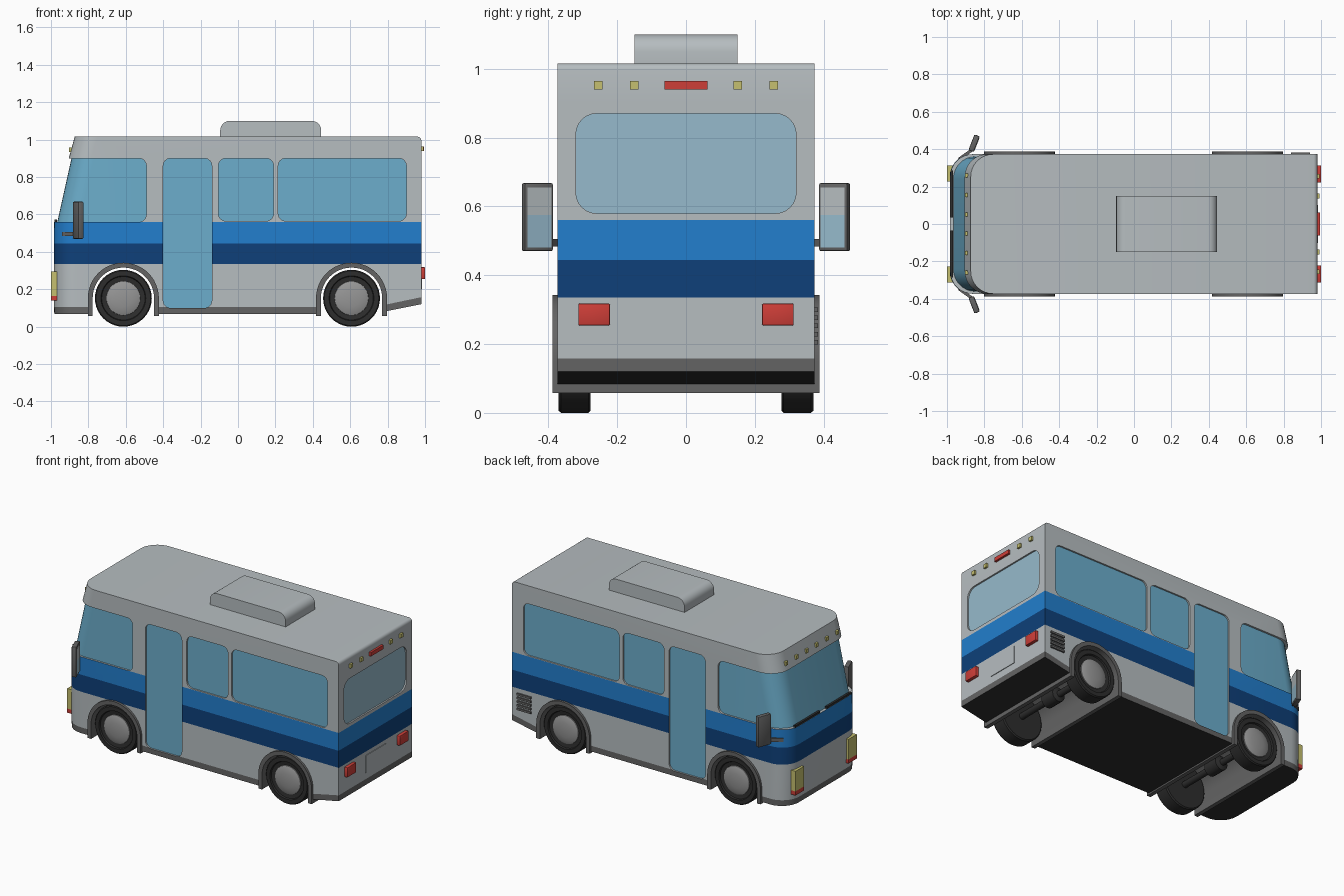
import bpy, bmesh, math
from mathutils import Matrix, Vector

if "Cube" in bpy.data.objects:
    bpy.data.objects.remove(bpy.data.objects["Cube"])


def material(name, r, g, b):
    m = bpy.data.materials.new(name)
    m.diffuse_color = [((c / 255 + 0.055) / 1.055) ** 2.4 for c in (r, g, b)] + [1]
    m.use_nodes = True
    m.node_tree.nodes["Principled BSDF"].inputs["Base Color"].default_value = m.diffuse_color
    return m


BODY = material("body grey", 182, 189, 192)
NAVY = material("navy stripe", 14, 64, 122)
BLUE = material("blue stripe", 34, 126, 205)
GLASS = material("window blue", 108, 174, 204)
PALE = material("pale glass", 150, 186, 204)
TRIM = material("trim grey", 100, 100, 100)
BLACK = material("black", 45, 45, 45)
RED = material("lamp red", 206, 62, 56)
YELLOW = material("lamp yellow", 198, 192, 112)
HUB = material("hub grey", 150, 150, 150)


def finish(name, bm, *mats):
    bmesh.ops.recalc_face_normals(bm, faces=bm.faces)
    me = bpy.data.meshes.new(name)
    bm.to_mesh(me)
    bm.free()
    for m in mats:
        me.materials.append(m)
    ob = bpy.data.objects.new(name, me)
    bpy.context.collection.objects.link(ob)
    return ob


def loft(rings):
    """Skin closed rings of equal length and cap both ends."""
    bm = bmesh.new()
    vs = [[bm.verts.new(p) for p in r] for r in rings]
    n = len(rings[0])
    for a, b in zip(vs, vs[1:]):
        for i in range(n):
            bm.faces.new((a[i], a[(i + 1) % n], b[(i + 1) % n], b[i]))
    bm.faces.new(vs[0])
    bm.faces.new(vs[-1])
    return bm


def prism(name, pts, axis, a, b, *mats):
    """Extrude a 2D outline along x or y."""
    place = (lambda u, v, t: (u, t, v)) if axis == 'y' else (lambda u, v, t: (t, u, v))
    return finish(name, loft([[place(u, v, t) for u, v in pts] for t in (a, b)]), *mats)


def rounded(u0, u1, v0, v1, r, n=6):
    pts = []
    for cu, cv, q in ((u1 - r, v1 - r, 0), (u0 + r, v1 - r, 1), (u0 + r, v0 + r, 2), (u1 - r, v0 + r, 3)):
        for i in range(n + 1):
            t = (q + i / n) * math.pi / 2
            pts.append((cu + r * math.cos(t), cv + r * math.sin(t)))
    return pts


def box(name, centre, dims, mat, rot=0, bevel=0):
    bm = bmesh.new()
    bmesh.ops.create_cube(bm, size=1)
    bmesh.ops.scale(bm, vec=dims, verts=bm.verts)
    if bevel:
        bmesh.ops.bevel(bm, geom=bm.edges[:], offset=bevel, segments=2, affect='EDGES', profile=0.5)
    bmesh.ops.transform(bm, matrix=Matrix.Translation(centre) @ Matrix.Rotation(rot, 4, 'Z'), verts=bm.verts)
    return finish(name, bm, mat)


def lathe(name, profile, cx, cz, s, mat, n=40):
    """Spin (radius, y) points around a crosswise axle line."""
    rings = [[(cx + r * math.cos(2 * math.pi * i / n), s * y, cz + r * math.sin(2 * math.pi * i / n))
              for i in range(n)] for r, y in profile]
    return finish(name, loft(rings), mat)


def plan_ring(z, front, inset=0.0, r=0.12, n=8):
    """Bus plan outline: square rear, rounded front corners."""
    w, rear, pts = 0.373 - inset, 0.98 - inset, []
    for q, s in ((1, 1), (2, -1)):
        for i in range(n + 1):
            t = (q + i / n) * math.pi / 2
            pts.append((front + r + r * math.cos(t), s * (w - r) + r * math.sin(t), z))
    return pts + [(rear, -w, z), (rear, w, z)]


# body shell with stripes
bm = loft([plan_ring(z, x) for z, x in ((0.068, -0.982), (0.105, -0.984), (0.335, -0.985), (0.445, -0.985),
                                        (0.56, -0.983), (0.9, -0.905), (1.016, -0.873))])
top_rear = [e for e in bm.edges if all(v.co.x > 0.97 and v.co.z > 1.01 for v in e.verts)]
bmesh.ops.bevel(bm, geom=top_rear, offset=0.02, segments=4, affect='EDGES', profile=0.5)
# upswept tail underside and skirt line
bmesh.ops.bisect_plane(bm, geom=bm.verts[:] + bm.edges[:] + bm.faces[:], plane_co=(0.8, 0, 0.084),
                       plane_no=Vector((0.2, 0, -1)).normalized(), clear_outer=True)
bmesh.ops.holes_fill(bm, edges=[e for e in bm.edges if e.is_boundary], sides=0)
bmesh.ops.bisect_plane(bm, geom=bm.verts[:] + bm.edges[:] + bm.faces[:], plane_co=(0.8, 0, 0.12),
                       plane_no=Vector((0.21, 0, -1)).normalized())
bmesh.ops.recalc_face_normals(bm, faces=bm.faces)
for f in bm.faces:
    c = f.calc_center_median()
    if f.normal.z < -0.5:
        f.material_index = 4
    elif c.z < max(0.105, 0.12 + 0.21 * (c.x - 0.8)):
        f.material_index = 3
    elif 0.335 < c.z < 0.445:
        f.material_index = 1
    elif 0.445 < c.z < 0.56:
        f.material_index = 2
body = finish("bus_body", bm, BODY, NAVY, BLUE, TRIM, BLACK)

# cutters: cab opening, wheel tunnels, window and door pockets
AXLES, HEIGHT = (-0.613, 0.607), 0.152


def arch(cx, r, bottom, n=24):
    arc = [(cx + r * math.cos(math.pi * i / n), HEIGHT + r * math.sin(math.pi * i / n)) for i in range(n + 1)]
    return [(cx + r, bottom)] + arc + [(cx - r, bottom)]


cutters = [prism("cab_cutter", rounded(-1.3, -0.49, 0.56, 0.9, 0.04), 'y', -0.6, 0.6)]
cutters += [prism("arch_cutter", arch(x, 0.178, -0.1), 'y', -0.6, 0.6) for x in AXLES]
for name, x0, x1, z0 in (("door", -0.40, -0.14, 0.10), ("middle_window", -0.105, 0.19, 0.565),
                         ("rear_side_window", 0.215, 0.90, 0.565)):
    pts = rounded(x0, x1, z0, 0.9, 0.04)
    for s in (1, -1):
        cutters.append(prism(name + "_cutter", pts, 'y', s * 0.36, s * 0.5))
        prism(name, pts, 'y', s * 0.355, s * 0.363, GLASS)
pts = rounded(-0.32, 0.32, 0.58, 0.87, 0.06)
cutters.append(prism("rear_window_cutter", pts, 'x', 0.967, 1.1))
prism("rear_window", pts, 'x', 0.962, 0.97, PALE)
for c in cutters:
    c.hide_render = True
    m = body.modifiers.new("cut", 'BOOLEAN')
    m.operation, m.solver, m.object = 'DIFFERENCE', 'EXACT', c
bpy.context.view_layer.update()
cut = bpy.data.meshes.new_from_object(body.evaluated_get(bpy.context.evaluated_depsgraph_get()))
body.modifiers.clear()
body.data = cut
for c in cutters:
    bpy.data.objects.remove(c)

# wraparound windscreen
bm = loft([plan_ring(z, x, 0.012) for z, x in ((0.55, -0.968), (0.91, -0.888))])
for v in bm.verts:
    v.co.x = min(v.co.x, -0.44)
finish("windscreen", bm, GLASS)
for s in (1, -1):
    box("wiper", (-0.975, s * 0.16, 0.567), (0.014, 0.25, 0.014), BLACK)

# roof air unit
prism("roof_unit", rounded(-0.095, 0.445, 0.94, 1.1, 0.05), 'y', -0.15, 0.15, BODY)

# wheel arches, axles and wheels
for x in AXLES:
    prism("wheel_arch", arch(x, 0.19, 0.058) + arch(x, 0.164, 0.058)[::-1], 'y', -0.388, 0.388, TRIM)
    lathe("axle", [(0.02, -0.3), (0.02, -0.06), (0.045, -0.05), (0.045, 0.05), (0.02, 0.06), (0.02, 0.3)],
          x, HEIGHT, 1, BLACK, 16)
    for s in (1, -1):
        lathe("tyre", [(0.06, 0.277), (0.145, 0.277), (0.152, 0.284), (0.152, 0.363), (0.146, 0.37),
                       (0.12, 0.37), (0.116, 0.36), (0.09, 0.355)], x, HEIGHT, s, BLACK)
        lathe("hub", [(0.092, 0.35), (0.09, 0.36), (0.075, 0.366), (0.045, 0.371), (0.012, 0.373)],
              x, HEIGHT, s, HUB)

# lamps and mirrors on both sides
for s in (1, -1):
    box("headlight", (-0.98, s * 0.27, 0.23), (0.04, 0.085, 0.13), YELLOW)
    box("front_reflector", (-0.98, s * 0.27, 0.152), (0.04, 0.085, 0.026), RED)
    box("tail_light", (0.985, s * 0.267, 0.286), (0.03, 0.092, 0.064), RED, bevel=0.004)
    for y in (0.15, 0.255):
        box("rear_marker", (0.983, s * y, 0.952), (0.018, 0.025, 0.025), YELLOW)
    for y in (0.05, 0.155, 0.26):
        box("front_marker", (-0.892, s * y, 0.945), (0.022, 0.022, 0.024), YELLOW)
    a = -0.37 * s
    mx, my = -0.855, s * 0.432
    box("mirror", (mx, my, 0.569), (0.03, 0.09, 0.198), TRIM, a, 0.006)
    gx, gy = mx + 0.0145 * math.cos(a), my + 0.0145 * math.sin(a)
    box("mirror_upper_glass", (gx, gy, 0.615), (0.005, 0.074, 0.08), BODY, a)
    box("mirror_lower_glass", (gx, gy, 0.528), (0.005, 0.074, 0.094), PALE, a)
    box("mirror_arm", (-0.9, s * 0.372, 0.495), (0.09, 0.016, 0.022), TRIM, 0.62 * s)

# rear brake lamp, number plate and side vents
box("brake_light", (0.983, 0, 0.952), (0.022, 0.125, 0.025), RED)
box("number_plate", (0.981, 0, 0.256), (0.006, 0.205, 0.11), BODY)
for i in range(5):
    box("side_vent", (0.89, 0.376, 0.205 + i * 0.0238), (0.1, 0.014, 0.013), TRIM)

# smooth shading with sharp edges kept
bpy.ops.object.select_all(action='SELECT')
bpy.context.view_layer.objects.active = body
bpy.ops.object.shade_smooth_by_angle(angle=math.radians(30))
